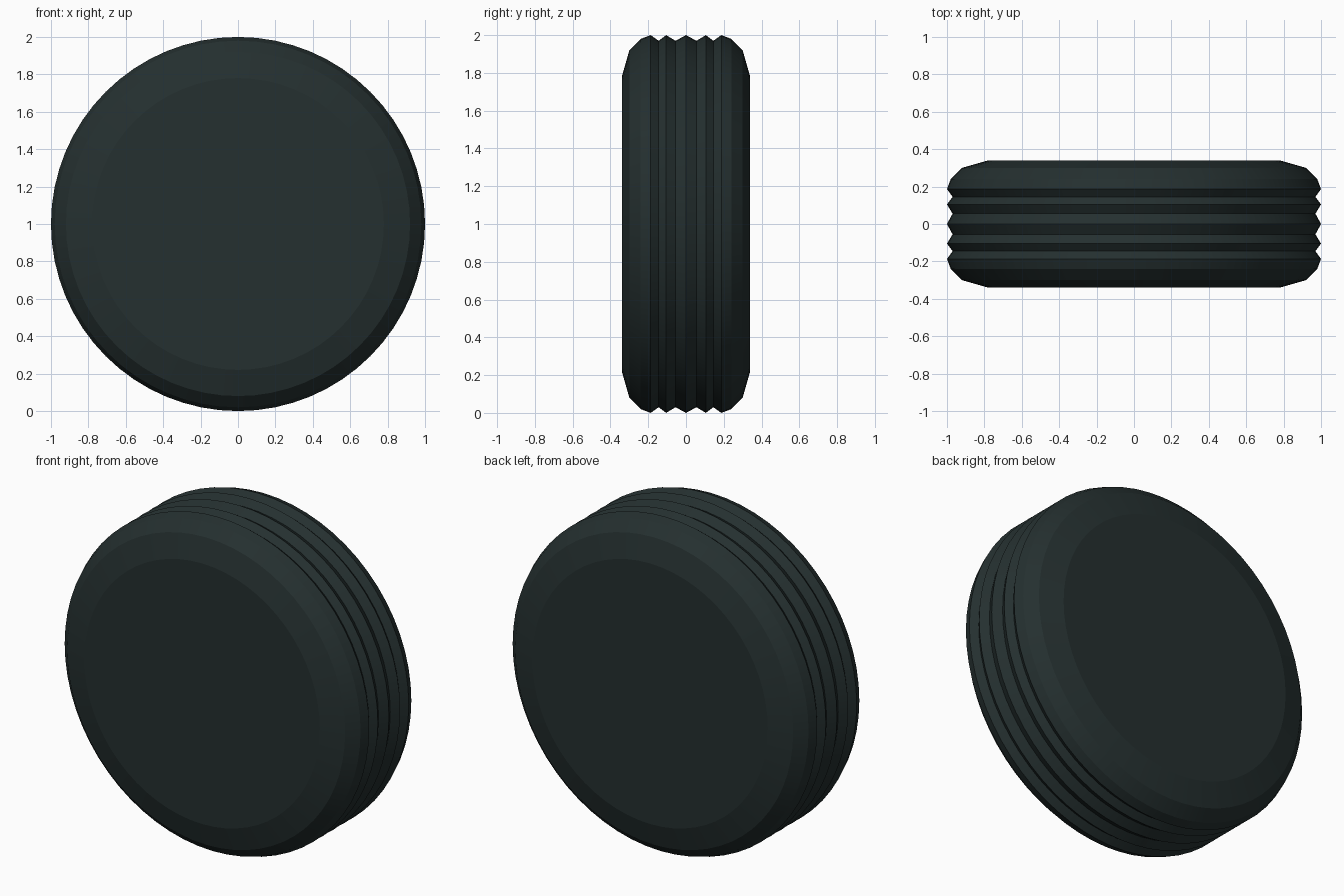
import bpy
import bmesh
import math
from mathutils import Vector

SEGMENTS = 64

cube = bpy.data.objects.get("Cube")
if cube:
    bpy.data.objects.remove(cube, do_unlink=True)

# Dark rubber
rubber = bpy.data.materials.new("dark rubber")
rubber.use_nodes = True
colour = (0.018, 0.029, 0.029, 1.0)
rubber.diffuse_color = colour
bsdf = rubber.node_tree.nodes["Principled BSDF"]
bsdf.inputs["Base Color"].default_value = colour
bsdf.inputs["Roughness"].default_value = 0.8

# Half profile (distance from middle, radius): ribbed tread, shoulder, sidewall
half = [(0, 1), (0.055, 0.97), (0.105, 1), (0.145, 0.97), (0.187, 1),
        (0.24, 0.98), (0.3, 0.92), (0.34, 0.78)]
profile = [(-y, r) for y, r in reversed(half[1:])] + half

# Spin the mirrored profile about the axle
bm = bmesh.new()
verts = [bm.verts.new((0, y, r)) for y, r in profile]
edges = [bm.edges.new(pair) for pair in zip(verts, verts[1:])]
bmesh.ops.spin(bm, geom=verts + edges, cent=Vector(), axis=(0, 1, 0),
               angle=math.tau, steps=SEGMENTS)
bmesh.ops.remove_doubles(bm, verts=bm.verts[:], dist=0.0001)

# Close both flat sides
bmesh.ops.holes_fill(bm, edges=[e for e in bm.edges if e.is_boundary], sides=0)
bmesh.ops.recalc_face_normals(bm, faces=bm.faces[:])

mesh = bpy.data.meshes.new("tyre")
bm.to_mesh(mesh)
bm.free()
mesh.materials.append(rubber)
tyre = bpy.data.objects.new("tyre", mesh)
tyre.location.z = 1
bpy.context.collection.objects.link(tyre)

# Round around the axle, crisp across the ribs
bpy.ops.object.select_all(action="DESELECT")
tyre.select_set(True)
bpy.context.view_layer.objects.active = tyre
bpy.ops.object.shade_smooth_by_angle(angle=math.radians(12))
